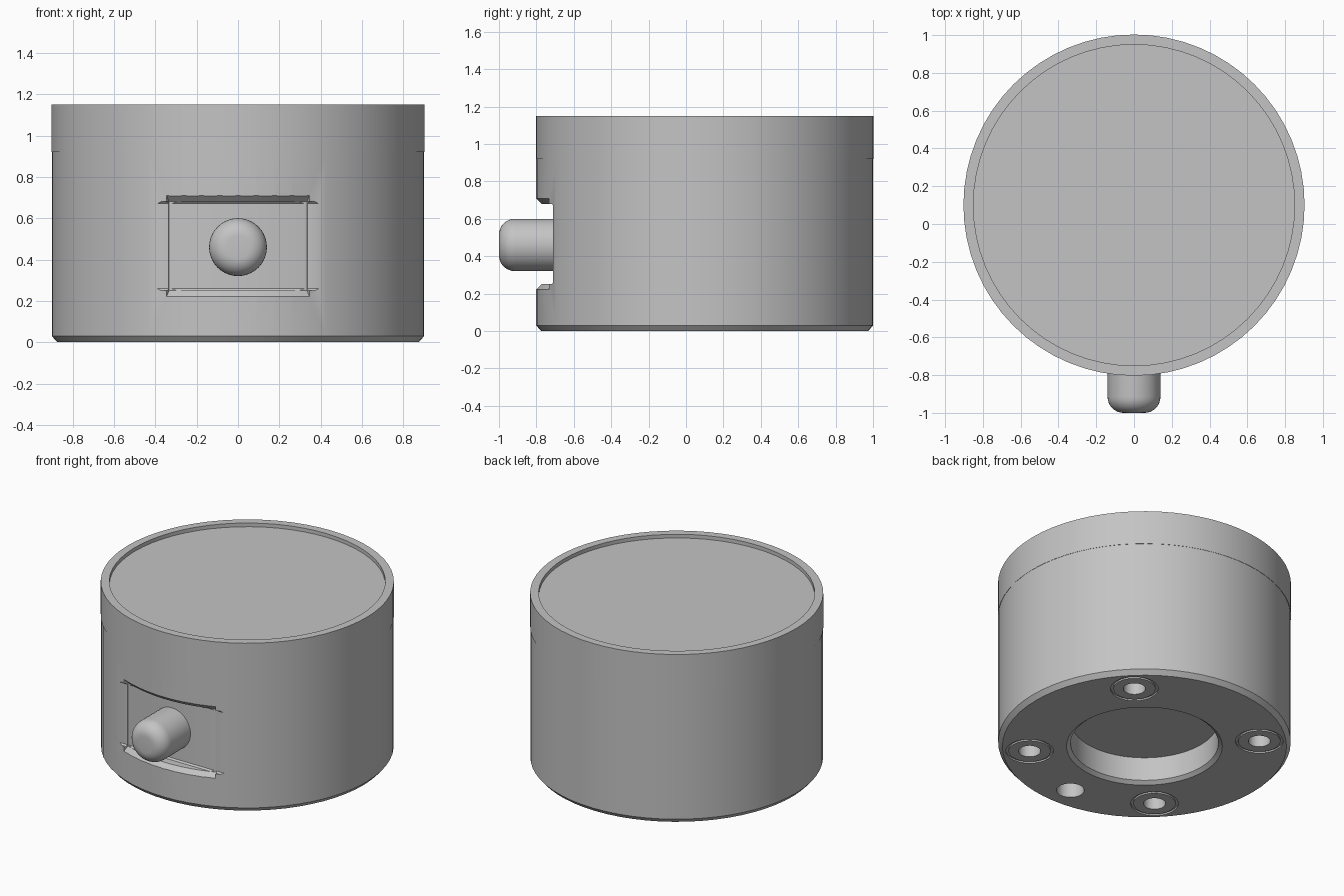
import bpy, bmesh, math
from mathutils import Matrix, Vector

cube = bpy.data.objects.get("Cube")
if cube:
    bpy.data.objects.remove(cube, do_unlink=True)

CY = 0.1      # y of the drum axis
R = 0.903     # drum radius

grey = bpy.data.materials.new("plain grey")
grey.use_nodes = True
colour = (0.55, 0.55, 0.55, 1)
grey.diffuse_color = colour
grey.node_tree.nodes["Principled BSDF"].inputs["Base Color"].default_value = colour


def make_object(name, bm, matrix):
    bmesh.ops.recalc_face_normals(bm, faces=bm.faces)
    bmesh.ops.transform(bm, matrix=matrix, verts=bm.verts)
    mesh = bpy.data.meshes.new(name)
    bm.to_mesh(mesh)
    bm.free()
    mesh.materials.append(grey)
    obj = bpy.data.objects.new(name, mesh)
    bpy.context.collection.objects.link(obj)
    return obj


def lathe(name, profile, matrix, steps=64, closed=False, start=0.0, angle=math.tau):
    """Revolve (radius, height) points about z."""
    bm = bmesh.new()
    vs = [bm.verts.new((r * math.cos(start), r * math.sin(start), z)) for r, z in profile]
    es = [bm.edges.new(p) for p in zip(vs, vs[1:])]
    if closed:
        es.append(bm.edges.new((vs[-1], vs[0])))
    bmesh.ops.spin(bm, geom=vs + es, cent=(0, 0, 0), axis=(0, 0, 1),
                   angle=angle, steps=steps, use_merge=False)
    bmesh.ops.remove_doubles(bm, verts=bm.verts, dist=1e-5)
    if angle < math.tau:
        bmesh.ops.holes_fill(bm, edges=[e for e in bm.edges if e.is_boundary], sides=0)
    return make_object(name, bm, matrix)


def cut(target, cutter):
    mod = target.modifiers.new("cut", "BOOLEAN")
    mod.operation = "DIFFERENCE"
    mod.solver = "EXACT"
    mod.object = cutter
    bpy.context.view_layer.objects.active = target
    bpy.ops.object.modifier_apply(modifier=mod.name)
    bpy.data.objects.remove(cutter, do_unlink=True)


axis = Matrix.Translation((0, CY, 0))

# Drum with bevelled foot and a round pocket underneath
body = lathe("body", [(0, 0.18), (0.455, 0.18), (0.455, 0.02), (0.48, 0), (0.875, 0),
                      (R - 0.002, 0.03), (R - 0.002, 0.92), (0, 0.92)], axis)

# Cap with a shallow dished top
cap = lathe("cap", [(0, 0.92), (R, 0.92), (R, 1.15), (0.85, 1.15),
                    (0.85, 1.125), (0, 1.125)], axis)

# Flat front slot, rounded where its ledges meet the back
slot = [(-0.71, 0.26), (-0.72, 0.25), (-1, 0.25), (-1, 0.68), (-0.72, 0.68), (-0.71, 0.67)]
bm = bmesh.new()
face = bm.faces.new([bm.verts.new((-0.6, y, z)) for y, z in slot])
ext = bmesh.ops.extrude_face_region(bm, geom=[face])
bmesh.ops.translate(bm, vec=(1.2, 0, 0),
                    verts=[v for v in ext["geom"] if isinstance(v, bmesh.types.BMVert)])
cut(body, make_object("slot_cutter", bm, Matrix()))

# Chamfer along the curved lips of the slot
half = math.radians(22.5)
cut(body, lathe("lip_cutter", [(0.872, 0.25), (0.912, 0.21), (0.912, 0.72), (0.872, 0.68)],
                axis, steps=16, closed=True, start=-math.pi / 2 - half, angle=2 * half))

# Holes underneath: four ringed screw holes and one plain hole at the front
for deg in (45, 135, 225, 315, 270):
    a = math.radians(deg)
    spot = axis @ Matrix.Translation((0.71 * math.cos(a), 0.71 * math.sin(a), 0))
    ringed = deg != 270
    r = 0.068 if ringed else 0.085
    cut(body, lathe("hole_cutter", [(0, -0.05), (r, -0.05), (r, 0.22), (0, 0.22)], spot, 32))
    if ringed:
        cut(body, lathe("ring_cutter", [(0.13, -0.05), (0.147, -0.05), (0.147, 0.01),
                                        (0.13, 0.01)], spot, 32, closed=True))

# Round-ended knob pointing forward
fillet = 0.085
points = [(0, -0.05), (0.14, -0.05)]
for i in range(9):
    t = math.pi / 2 * i / 8
    points.append((0.14 - fillet + fillet * math.cos(t), 0.29 - fillet + fillet * math.sin(t)))
points.append((0, 0.29))
forward = Matrix.Translation((0, -0.71, 0.46)) @ Matrix.Rotation(math.pi / 2, 4, "X")
knob = lathe("knob", points, forward, 40)

# Smooth curved walls, keep sharp rims
for obj in (body, cap, knob):
    bpy.ops.object.select_all(action="DESELECT")
    obj.select_set(True)
    bpy.context.view_layer.objects.active = obj
    bpy.ops.object.shade_smooth_by_angle(angle=math.radians(30))
